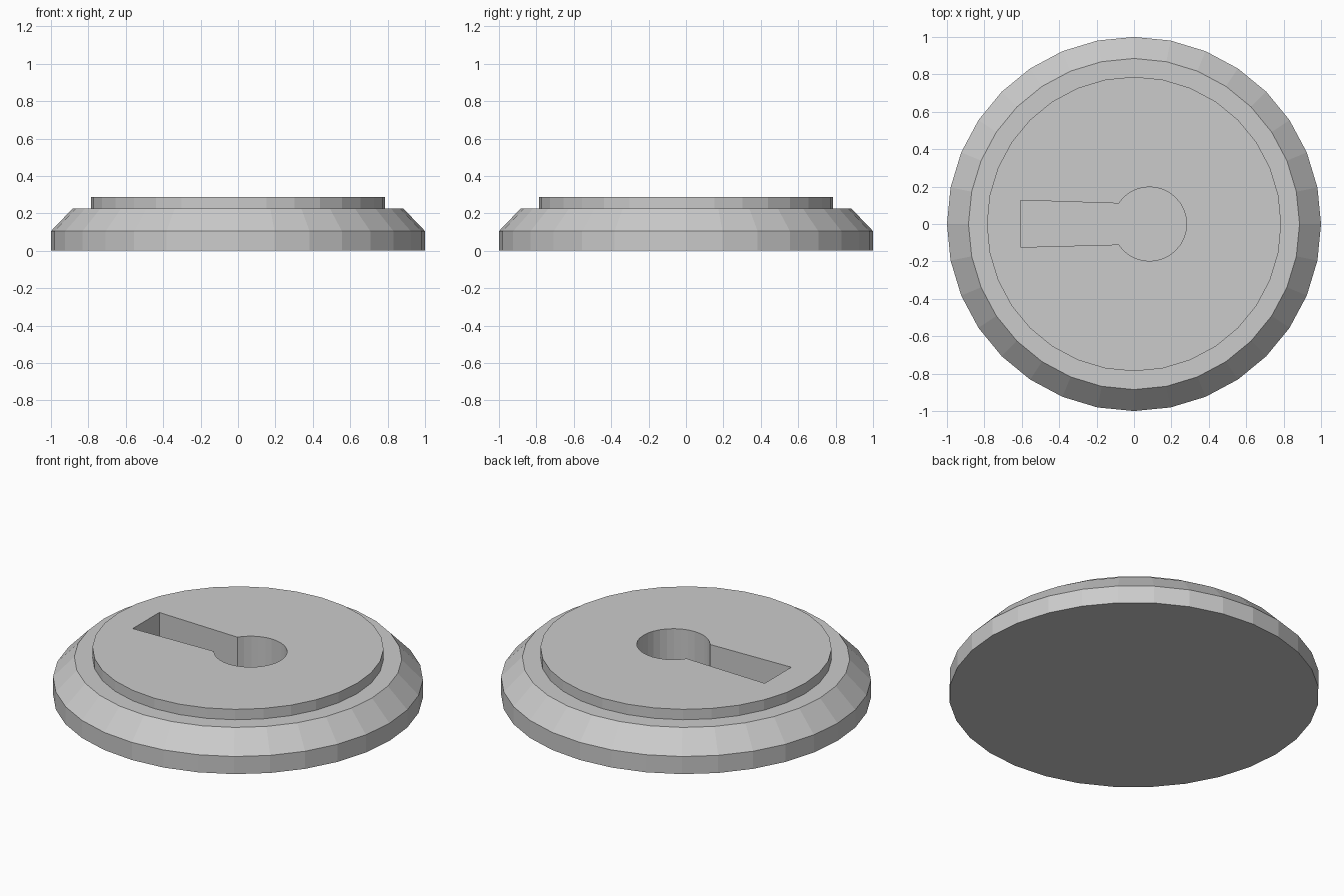
import bpy, bmesh, math

if "Cube" in bpy.data.objects:
    bpy.data.objects.remove(bpy.data.objects["Cube"])

SIDES = 32


def make_object(name, bm):
    bmesh.ops.recalc_face_normals(bm, faces=bm.faces)
    mesh = bpy.data.meshes.new(name)
    bm.to_mesh(mesh)
    bm.free()
    obj = bpy.data.objects.new(name, mesh)
    bpy.context.collection.objects.link(obj)
    return obj


# Stepped disc: straight rim, sloped shoulder, raised centre
bm = bmesh.new()
profile = [(1.0, 0.0), (1.0, 0.105), (0.885, 0.225), (0.787, 0.225), (0.787, 0.287)]
rings = [[bm.verts.new((r * math.cos(math.tau * i / SIDES),
                        r * math.sin(math.tau * i / SIDES), z)) for i in range(SIDES)]
         for r, z in profile]
for low, high in zip(rings, rings[1:]):
    for i in range(SIDES):
        j = (i + 1) % SIDES
        bm.faces.new((low[i], low[j], high[j], high[i]))
bm.faces.new(rings[0])
bm.faces.new(rings[-1])
plate = make_object("keyhole_plate", bm)

# Keyhole cutter: round hole with a slightly flared slot towards -x
bm = bmesh.new()
outline = [(0.083 + 0.198 * math.cos(math.tau * i / SIDES),
            0.198 * math.sin(math.tau * i / SIDES)) for i in range(-13, 14)]
outline += [(-0.608, 0.127), (-0.608, -0.124)]
face = bm.faces.new([bm.verts.new((x, y, 0.06)) for x, y in outline])
extruded = bmesh.ops.extrude_face_region(bm, geom=[face])["geom"]
bmesh.ops.translate(bm, vec=(0, 0, 0.4),
                    verts=[v for v in extruded if isinstance(v, bmesh.types.BMVert)])
# Keep the cutter's lower cap so the pocket has a floor
if len([f for f in bm.faces if all(abs(v.co.z - 0.06) < 1e-5 for v in f.verts)]) == 0:
    bm.faces.new([v for v in bm.verts if v.co.z < 0.1])
cutter = make_object("keyhole_cutter", bm)
cutter.hide_render = True
cutter.hide_set(True)

# Cut the keyhole pocket
cut = plate.modifiers.new("keyhole", 'BOOLEAN')
cut.operation = 'DIFFERENCE'
cut.solver = 'EXACT'
cut.object = cutter
